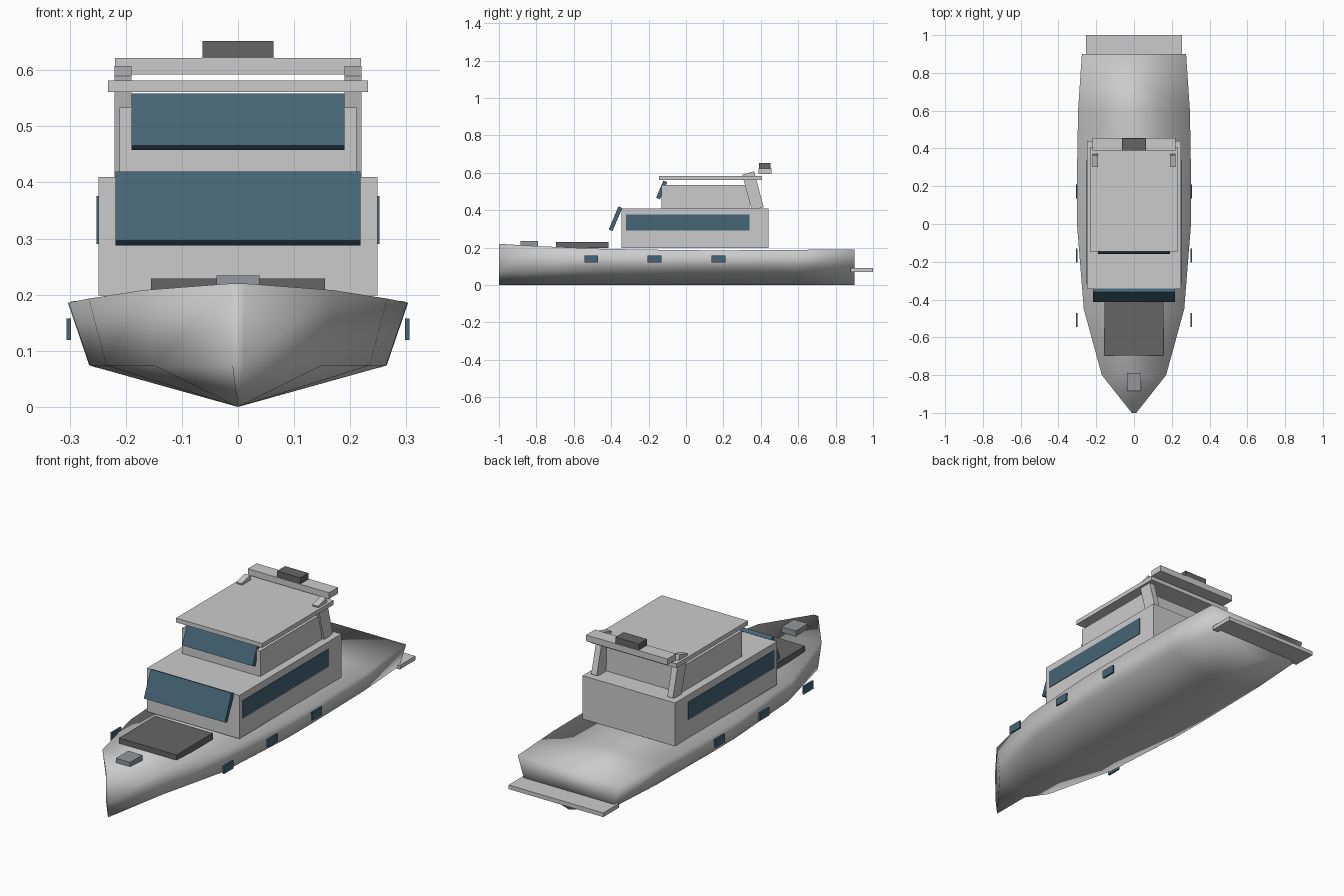
import bpy, bmesh, math

if "Cube" in bpy.data.objects:
    bpy.data.objects.remove(bpy.data.objects["Cube"])


def material(name, rgb):
    m = bpy.data.materials.new(name)
    m.diffuse_color = (*rgb, 1)
    m.use_nodes = True
    m.node_tree.nodes["Principled BSDF"].inputs["Base Color"].default_value = m.diffuse_color
    return m


glass = material("glass", (0.06, 0.13, 0.18))
dark = material("dark_grey", (0.13, 0.13, 0.13))
steel = material("steel", (0.30, 0.31, 0.33))


def box(name, x, y, z, mat=None, tilt=0):
    """Box from (min, max) ranges, optionally tilted about x through its centre."""
    bm = bmesh.new()
    bmesh.ops.create_cube(bm, size=1)
    bmesh.ops.scale(bm, verts=bm.verts, vec=(x[1] - x[0], y[1] - y[0], z[1] - z[0]))
    me = bpy.data.meshes.new(name)
    bm.to_mesh(me)
    bm.free()
    ob = bpy.data.objects.new(name, me)
    ob.location = [(r[0] + r[1]) / 2 for r in (x, y, z)]
    ob.rotation_euler.x = tilt
    if mat:
        me.materials.append(mat)
    bpy.context.collection.objects.link(ob)
    return ob


def wide(w):
    return (-w, w)


def tilted(name, w, cy, cz, thick, length, tilt, mat=None):
    return box(name, wide(w), (cy - thick / 2, cy + thick / 2),
               (cz - length / 2, cz + length / 2), mat, tilt)


# Hull: loft of V sections (y, chine half width, sheer half width, sheer height)
sections = [(-1.0, 0.010, 0.012, 0.220), (-0.8, 0.150, 0.170, 0.208),
            (-0.45, 0.235, 0.266, 0.193), (0.0, 0.264, 0.302, 0.186),
            (0.2, 0.265, 0.303, 0.185), (0.6, 0.258, 0.296, 0.188),
            (0.9, 0.238, 0.276, 0.190)]
bm = bmesh.new()
rings = []
for y, c, s, h in sections:
    pts = [(0, 0), (c, 0.074), (s, h), (-s, h), (-c, 0.074)]
    rings.append([bm.verts.new((px, y, pz)) for px, pz in pts])
for a, b in zip(rings, rings[1:]):
    for i in range(5):
        j = (i + 1) % 5
        bm.faces.new((a[i], a[j], b[j], b[i]))
bm.faces.new(rings[0])
bm.faces.new(rings[-1])
bmesh.ops.recalc_face_normals(bm, faces=bm.faces)
for f in bm.faces:
    f.smooth = True
me = bpy.data.meshes.new("hull")
bm.to_mesh(me)
bm.free()
bpy.context.collection.objects.link(bpy.data.objects.new("hull", me))

# Deck fittings
box("swim_platform", wide(0.255), (0.88, 1.0), (0.07, 0.09))
box("sun_pad", wide(0.155), (-0.695, -0.415), (0.198, 0.229), dark)
box("anchor_winch", wide(0.038), (-0.885, -0.79), (0.203, 0.234), steel)

# Main cabin
box("cabin", wide(0.249), (-0.345, 0.44), (0.199, 0.41))
tilted("cabin_windshield", 0.218, -0.377, 0.354, 0.022, 0.134, -0.4, glass)

# Flybridge
box("flybridge", wide(0.211), (-0.13, 0.34), (0.41, 0.534))
tilted("flybridge_windshield", 0.19, -0.13, 0.508, 0.022, 0.100, -0.4, glass)
box("hardtop", wide(0.232), (-0.145, 0.405), (0.561, 0.582))

# Radar arch
box("arch_beam", wide(0.219), (0.388, 0.456), (0.592, 0.622))
box("radar", wide(0.063), (0.39, 0.452), (0.622, 0.652), dark)

# Mirrored parts: arch struts, side windows, portholes
for side, s in (("left", -1), ("right", 1)):
    def span(a, b):
        return tuple(sorted((s * a, s * b)))

    box("arch_strut_" + side, span(0.19, 0.22), (0.325, 0.391), (0.404, 0.602),
        tilt=0.26)
    box("side_window_" + side, span(0.244, 0.252), (-0.32, 0.34), (0.29, 0.376), glass)
    for n, py in enumerate((-0.507, -0.168, 0.173)):
        box(f"porthole_{side}_{n}", span(0.298, 0.306), (py - 0.037, py + 0.037),
            (0.119, 0.158), glass)
